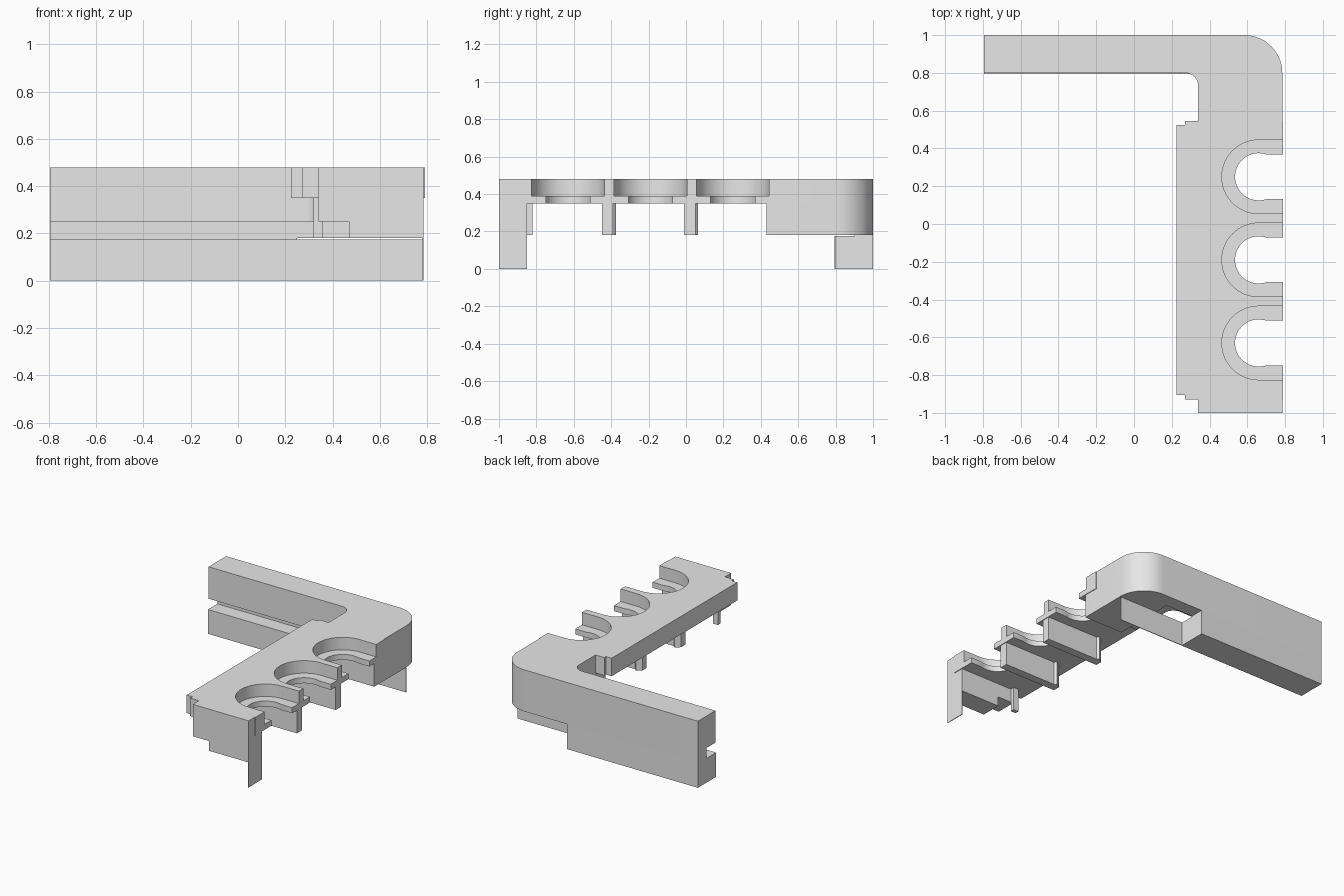
import bpy, bmesh
from math import sin, cos, asin, radians, degrees

if "Cube" in bpy.data.objects:
    bpy.data.objects.remove(bpy.data.objects["Cube"])

grey = bpy.data.materials.new("light_grey")
grey.use_nodes = True
colour = (0.8, 0.8, 0.8, 1)
grey.diffuse_color = colour
grey.node_tree.nodes["Principled BSDF"].inputs["Base Color"].default_value = colour


def prism(name, outline, z0, z1):
    """Extrude a plan outline from z0 up to z1."""
    bm = bmesh.new()
    face = bm.faces.new([bm.verts.new((x, y, z0)) for x, y in outline])
    top = bmesh.ops.extrude_face_region(bm, geom=[face])["geom"]
    bmesh.ops.translate(bm, vec=(0, 0, z1 - z0),
                        verts=[g for g in top if isinstance(g, bmesh.types.BMVert)])
    bmesh.ops.recalc_face_normals(bm, faces=bm.faces[:])
    mesh = bpy.data.meshes.new(name)
    bm.to_mesh(mesh)
    bm.free()
    mesh.materials.append(grey)
    obj = bpy.data.objects.new(name, mesh)
    bpy.context.collection.objects.link(obj)
    bpy.ops.object.select_all(action='DESELECT')
    obj.select_set(True)
    bpy.context.view_layer.objects.active = obj
    bpy.ops.object.shade_smooth_by_angle(angle=radians(30))
    return obj


def rect(x0, x1, y0, y1):
    return [(x0, y0), (x1, y0), (x1, y1), (x0, y1)]


def arc(cx, cy, r, start, end, steps=14):
    angles = [radians(start + (end - start) * i / steps) for i in range(steps + 1)]
    return [(cx + r * cos(a), cy + r * sin(a)) for a in angles]


LEFT, RIGHT, LIP = -0.795, 0.785, 0.79
outer_corner = arc(0.585, 0.8, 0.2, 0, 90)
inner_corner = arc(0.27, 0.73, 0.07, 90, 0, 8)
wall_end = [(LEFT, 1), (LEFT, 0.8)]
bays = (-0.63, -0.19, 0.25)


def counter_outline(radius, half_opening):
    """L-shaped counter plan with three round bays open to the side."""
    a = degrees(asin(half_opening / radius))
    pts = [(0.34, -1), (RIGHT, -1), (RIGHT, -0.93), (LIP, -0.93)]
    for c in bays:
        pts.append((LIP, c - half_opening))
        pts += arc(0.66, c, radius, 360 - a, a, 32)
        pts.append((LIP, c + half_opening))
    pts += [(LIP, 0.545), (RIGHT, 0.545)] + outer_corner + wall_end + inner_corner
    # stepped overhang on the inner side
    pts += [(0.34, 0.545), (0.27, 0.545), (0.27, 0.525), (0.225, 0.525),
            (0.225, -0.905), (0.27, -0.905), (0.27, -0.93), (0.34, -0.93)]
    return pts


# Counter top with wide recesses, and the ledge with narrower holes
prism("counter_top", counter_outline(0.195, 0.195), 0.39, 0.48)
prism("counter_ledge", counter_outline(0.125, 0.118), 0.35, 0.39)

# Corner body, with a groove along its inner bottom edge
prism("corner_body", [(0.34, 0.43), (RIGHT, 0.43)] + outer_corner + wall_end
      + inner_corner, 0.25, 0.35)
prism("corner_base", [(0.47, 0.43), (RIGHT, 0.43)] + outer_corner
      + [(LEFT, 1), (LEFT, 0.9), (0.47, 0.9)], 0.18, 0.25)

# Lower wall and the thin panel that continues it under the corner
prism("lower_wall", rect(LEFT, 0.25, 0.793, 1), 0, 0.175)
prism("wall_joint", rect(LEFT, 0.25, 0.9, 1), 0.175, 0.18)
prism("corner_panel", rect(0.25, RIGHT, 0.793, 0.798), 0, 0.175)

# Front end block and its side foot
prism("end_body", rect(0.34, RIGHT, -1, -0.85), 0.25, 0.35)
prism("end_base", rect(0.47, RIGHT, -1, -0.85), 0.18, 0.25)
prism("end_foot", rect(RIGHT - 0.005, RIGHT, -1, -0.85), 0, 0.18)
prism("end_post", rect(0.32, 0.36, -0.85, -0.82), 0.18, 0.35)

# Dividers between the bays, each with a wider post at the inner end
for number, c in enumerate((-0.42, 0.02), 1):
    prism(f"divider_{number}",
          [(0.32, c - 0.03), (RIGHT, c - 0.03), (RIGHT, c + 0.03),
           (0.37, c + 0.03), (0.355, c + 0.045), (0.32, c + 0.02)], 0.18, 0.35)
